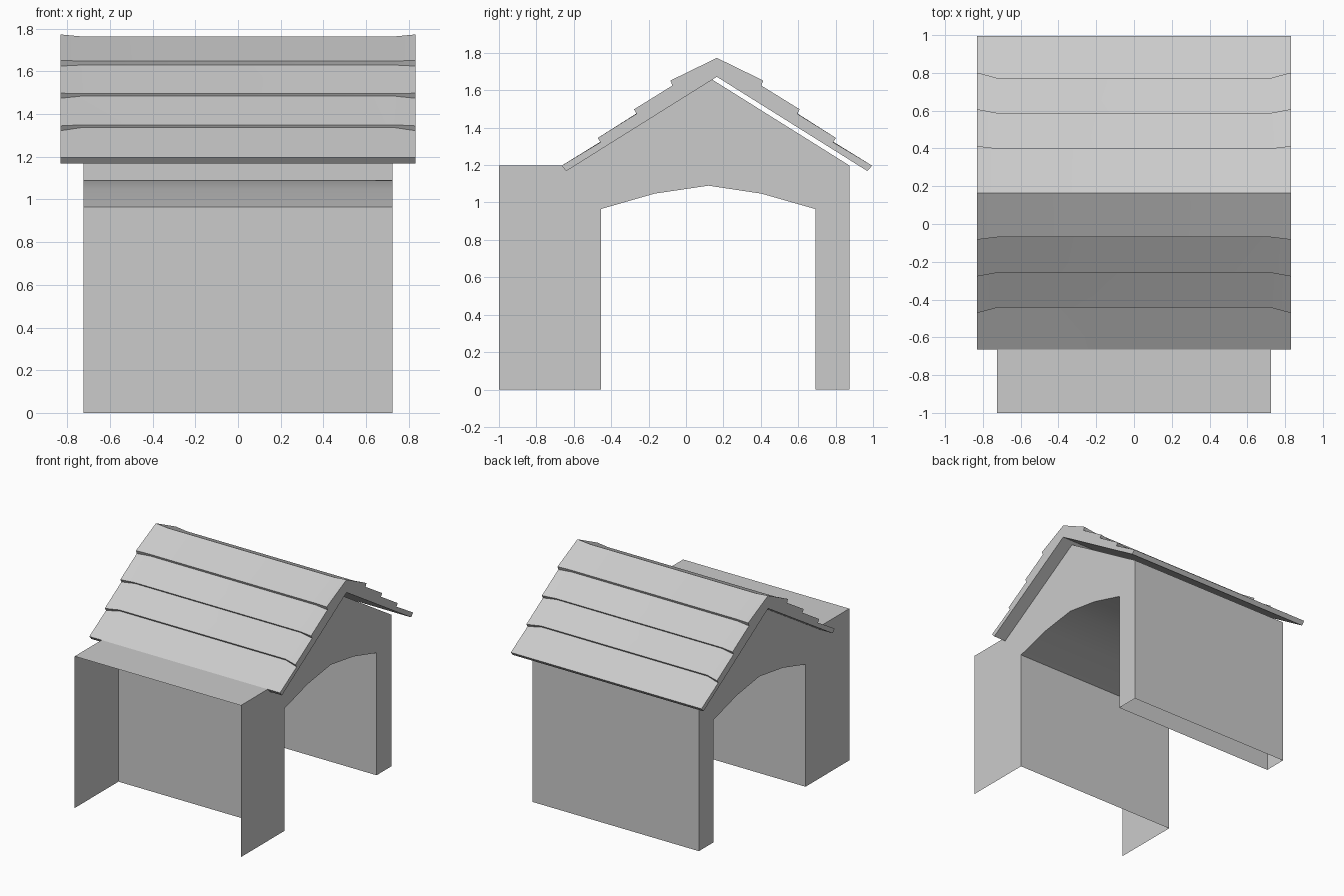
import bpy, bmesh
from math import radians

if "Cube" in bpy.data.objects:
    bpy.data.objects.remove(bpy.data.objects["Cube"])


def loft(name, sections, skip=()):
    """Join (x, [(y, z), ...]) sections with strips, cap both ends."""
    bm = bmesh.new()
    rings = [[bm.verts.new((x, y, z)) for y, z in pts] for x, pts in sections]
    n = len(rings[0])
    for a, b in zip(rings, rings[1:]):
        for i in range(n):
            if i not in skip:
                j = (i + 1) % n
                bm.faces.new((a[i], a[j], b[j], b[i]))
    bm.faces.new(rings[0][::-1])
    bm.faces.new(rings[-1])
    bmesh.ops.recalc_face_normals(bm, faces=bm.faces)
    mesh = bpy.data.meshes.new(name)
    bm.to_mesh(mesh)
    bm.free()
    obj = bpy.data.objects.new(name, mesh)
    bpy.context.collection.objects.link(obj)
    bpy.ops.object.select_all(action='DESELECT')
    obj.select_set(True)
    bpy.context.view_layer.objects.active = obj
    bpy.ops.object.shade_smooth_by_angle(angle=radians(30))
    return obj


# House body: side profile with arched passage, open at the front and bottom
body = [(-1, 0), (-0.455, 0), (-0.455, 0.965), (-0.17, 1.047), (0.12, 1.09),
        (0.405, 1.047), (0.692, 0.965), (0.692, 0), (0.875, 0),
        (0.875, 1.197), (0.14, 1.657), (-0.6, 1.197), (-1, 1.197)]
loft("house_body", [(-0.725, body), (0.725, body)], skip=(0, 7, 12))


# Roof: stepped planks, mirrored about the ridge, lips flare at both gable ends
RIDGE_Y = 0.165


def roof_section(peak, steps):
    half = steps + [(0.83, 1.197), (0.805, 1.168)]
    right = [(RIDGE_Y + d, z) for d, z in half]
    left = [(RIDGE_Y - d, z) for d, z in reversed(half)]
    return [(RIDGE_Y, peak)] + right + [(RIDGE_Y, 1.672)] + left


middle = roof_section(1.763, [(0.235, 1.648), (0.227, 1.63), (0.423, 1.496),
                              (0.416, 1.485), (0.608, 1.35), (0.601, 1.338)])
end = roof_section(1.773, [(0.248, 1.652), (0.238, 1.625), (0.443, 1.498),
                           (0.43, 1.474), (0.637, 1.345), (0.622, 1.322)])
loft("plank_roof", [(-0.832, end), (-0.725, middle), (0.725, middle), (0.832, end)])
